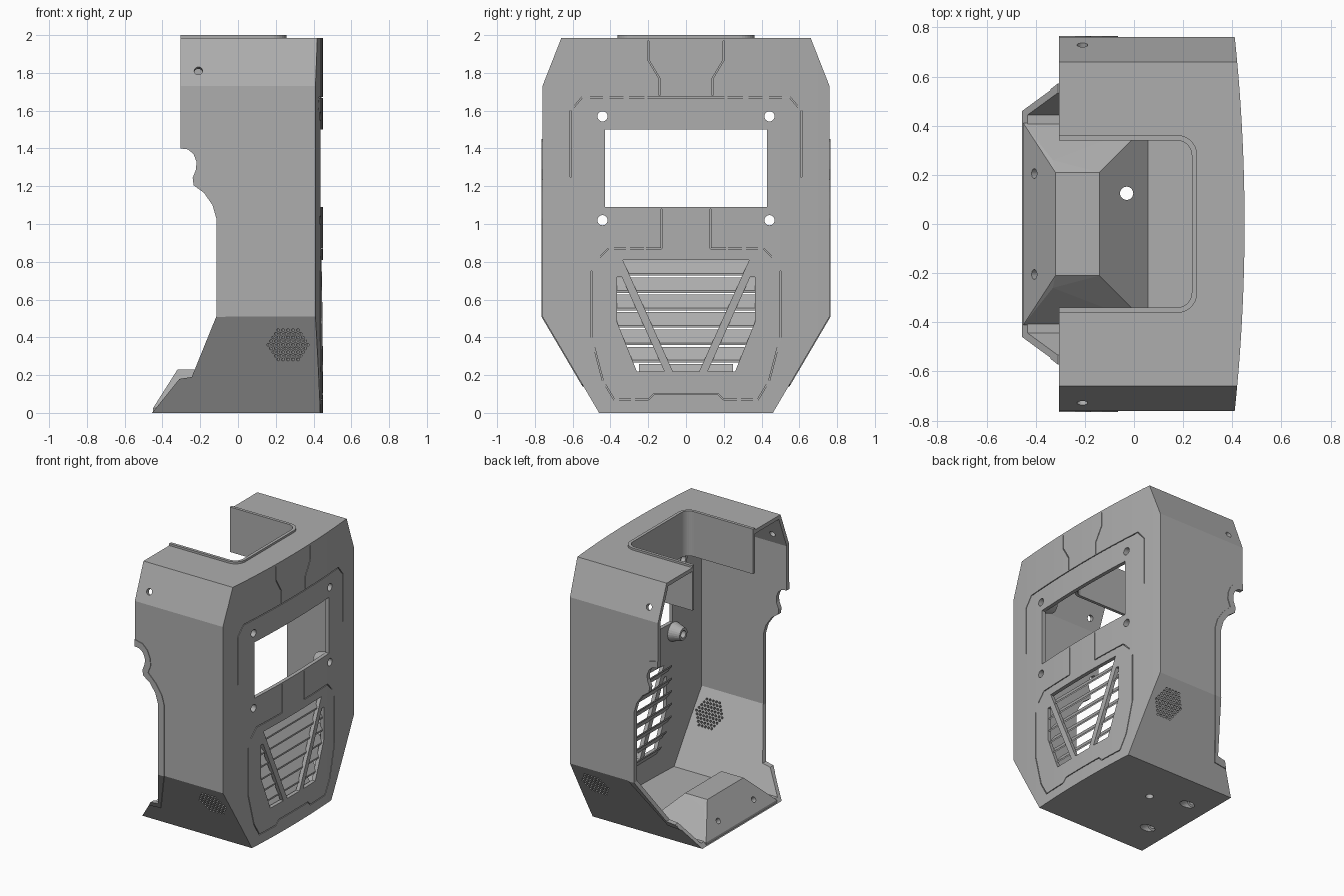
import bpy, bmesh, math
from mathutils import Vector, Matrix

if "Cube" in bpy.data.objects:
    bpy.data.objects.remove(bpy.data.objects["Cube"], do_unlink=True)

GREY = (0.42, 0.42, 0.42, 1)
mat = bpy.data.materials.new("plain grey")
mat.use_nodes = True
mat.diffuse_color = GREY
mat.node_tree.nodes["Principled BSDF"].inputs["Base Color"].default_value = GREY

WALL = 0.028
TOP = 1.985


def finish(bm, name):
    bmesh.ops.recalc_face_normals(bm, faces=bm.faces)
    me = bpy.data.meshes.new(name)
    bm.to_mesh(me)
    bm.free()
    me.materials.append(mat)
    ob = bpy.data.objects.new(name, me)
    bpy.context.collection.objects.link(ob)
    return ob


def place(axis, u, v, w):
    return {"x": (w, u, v), "y": (u, w, v), "z": (u, v, w)}[axis]


def add_prism(bm, pts, axis, lo, hi):
    a = [bm.verts.new(place(axis, u, v, lo)) for u, v in pts]
    b = [bm.verts.new(place(axis, u, v, hi)) for u, v in pts]
    bm.faces.new(a)
    bm.faces.new(b)
    for i in range(len(a)):
        j = (i + 1) % len(a)
        bm.faces.new((a[i], a[j], b[j], b[i]))


def prism(name, pts, axis, lo, hi):
    bm = bmesh.new()
    add_prism(bm, pts, axis, lo, hi)
    return finish(bm, name)


def add_rod(bm, p, q, r1, r2=None, n=24):
    p, q = Vector(p), Vector(q)
    d = q - p
    m = Matrix.Translation((p + q) / 2) @ d.to_track_quat("Z", "Y").to_matrix().to_4x4()
    bmesh.ops.create_cone(bm, cap_ends=True, segments=n, radius1=r1,
                          radius2=r1 if r2 is None else r2, depth=d.length, matrix=m)


def combine(ob, cutter, op="DIFFERENCE"):
    m = ob.modifiers.new("cut", "BOOLEAN")
    m.operation, m.object, m.solver, m.use_self = op, cutter, "EXACT", True
    bpy.context.view_layer.objects.active = ob
    bpy.ops.object.modifier_apply(modifier=m.name)
    bpy.data.objects.remove(cutter, do_unlink=True)


def front(y):
    return 0.41 + 0.04 * (1 - (y / 0.76) ** 2)


def octagon(d):
    # outline of the body moved inward by d
    half = [(0.46, 0), (0.76, 0.51), (0.76, 1.73), (0.66, TOP)]
    pts = [Vector(p) for p in half + [(-y, z) for y, z in reversed(half)]]
    out = []
    for i, p in enumerate(pts):
        e1, e2 = (p - pts[i - 1]).normalized(), (pts[(i + 1) % 8] - p).normalized()
        n1, n2 = Vector((-e1.y, e1.x)), Vector((-e2.y, e2.x))
        out.append(p + (n1 + n2) * d / (1 + n1.dot(n2)))
    return out


def body(name, inset, setback, back):
    ys = [-0.8 + 0.1 * i for i in range(17)]
    plan = [(front(y) - setback, y) for y in ys] + [(back, 0.8), (back, -0.8)]
    ob = prism(name, plan, "z", -0.1, 2.1)
    combine(ob, prism("outline", octagon(inset), "x", -1.2, 1), "INTERSECT")
    return ob


# Hollow shell with its stepped rear edge
rear = [(-0.305, 1.4), (-0.265, 1.395), (-0.235, 1.37), (-0.22, 1.33), (-0.222, 1.29),
        (-0.24, 1.245), (-0.235, 1.205), (-0.18, 1.165), (-0.135, 1.1), (-0.115, 1.03),
        (-0.115, 0.51), (-0.245, 0.19), (-0.31, 0.18), (-0.455, 0)]
shell = body("shell", 0, 0, -0.6)
combine(shell, body("cavity", WALL, WALL, -1))
combine(shell, prism("rear_cut", [(-0.305, 2.2)] + rear + [(-0.46, -0.1), (-1.1, -0.1), (-1.1, 2.2)],
                     "y", -1, 1))

# Raised lip that follows the rear edge of both side walls
inner = [(-0.065, 0.51), (-0.065, 1.03), (-0.085, 1.1), (-0.13, 1.17), (-0.195, 1.235),
         (-0.175, 1.29), (-0.178, 1.34), (-0.2, 1.395), (-0.24, 1.435), (-0.305, 1.45)]
lip = prism("side_lip", octagon(-0.005), "x", -0.6, 0.2)
combine(lip, prism("lip_core", octagon(WALL), "x", -0.7, 0.3))
combine(lip, prism("lip_band", rear[:-1] + [(-0.34, 0.14), (-0.24, 0.15)] + inner, "y", -1, 1),
        "INTERSECT")


# Top slot and the skirt that lines it
def slot(d, back):
    r, pts = 0.06 + d, []
    for sign in (-1, 1):
        arc = [(0.175 + r * math.cos(a), sign * (0.28 + r * math.sin(a)))
               for a in [math.pi / 2 * i / 8 for i in range(9)]]
        pts += arc[::-1] if sign < 0 else arc
    return [(back, -0.28 - r)] + pts + [(back, 0.28 + r)]


combine(shell, prism("slot_cut", slot(0.01, -0.6), "z", 1.8, 2.2))
skirt = prism("slot_skirt", slot(0.022, -0.305), "z", 1.67, 2.0)
combine(skirt, prism("skirt_cut", slot(0, -0.6), "z", 1.5, 2.2))

# Display window
combine(shell, prism("window_cut", [(-0.43, 1.09), (0.43, 1.09), (0.43, 1.5), (-0.43, 1.5)], "x", 0.2, 0.6))

# Vent openings
side_vent = [(-0.365, 0.72), (-0.34, 0.72), (-0.115, 0.22), (-0.26, 0.22), (-0.365, 0.48)]
bm = bmesh.new()
add_prism(bm, [(-0.335, 0.81), (0.335, 0.81), (0.07, 0.22), (-0.07, 0.22)], "x", 0.2, 0.6)
for s in (-1, 1):
    add_prism(bm, [(s * y, z) for y, z in side_vent], "x", 0.2, 0.6)
combine(shell, finish(bm, "vent_cut"))

# Sloping vent slats, low at the outside
bm = bmesh.new()
for i in range(7):
    low = 0.175 + 0.092 * i
    wide = min(0.375, 0.25 + 0.06 * i)
    add_prism(bm, [(0.43, low), (0.43, low + 0.012), (0.375, low + 0.083), (0.375, low + 0.071)],
              "y", -wide, wide)
finish(bm, "vent_slats")

# Round holes: display screws, side screws, speaker grilles, floor
bm = bmesh.new()
corners = [(s * 0.442, z) for s in (-1, 1) for z in (1.02, 1.57)]
for y, z in corners:
    add_rod(bm, (0.2, y, z), (0.6, y, z), 0.027)
add_rod(bm, (-0.03, 0.125, -0.1), (-0.03, 0.125, 0.5), 0.027)
for s in (-1, 1):
    add_rod(bm, (-0.21, s * 0.65, 1.78), (-0.21, s * 0.81, 1.843), 0.022)
    out = Vector((0, s * 0.51, -0.3)).normalized()
    up = Vector((0, s * 0.3, 0.51)).normalized()
    mid = Vector((0.265, s * 0.672, 0.36))
    for row in range(-4, 5):
        count = 9 - abs(row)
        for k in range(count):
            c = mid + up * (row * 0.0225) + Vector(((k - (count - 1) / 2) * 0.026, 0, 0))
            add_rod(bm, c - out * 0.06, c + out * 0.04, 0.009, n=6)
combine(shell, finish(bm, "hole_cut"))

# Thin panel seams engraved in the curved front
half_seams = [
    [(0, 1.67), (0.55, 1.67), (0.61, 1.6), (0.61, 1.25)],
    [(0.2, 1.97), (0.2, 1.87), (0.14, 1.77), (0.14, 1.68)],
    [(0.13, 1.08), (0.13, 0.87), (0.41, 0.87), (0.47, 0.81)],
    [(0.5, 0.75), (0.5, 0.4), (0.44, 0.17), (0.38, 0.07), (0.2, 0.07), (0.17, 0.1), (0, 0.1)],
]
bm = bmesh.new()
for path in half_seams:
    for s in (-1, 1):
        for p, q in zip(path, path[1:]):
            p, q = Vector((s * p[0], p[1])), Vector((s * q[0], q[1]))
            steps = max(1, math.ceil(abs(p.x - q.x) / 0.12))
            side = (q - p).normalized().orthogonal() * 0.003
            for i in range(steps):
                a, b = p.lerp(q, i / steps), p.lerp(q, (i + 1) / steps)
                base = front((a.x + b.x) / 2)
                add_prism(bm, [a + side, b + side, b - side, a - side], "x", base - 0.009, base + 0.03)
combine(shell, finish(bm, "seam_cut"))

# Screw bosses behind the display corners
bm = bmesh.new()
for y, z in corners:
    add_rod(bm, (0.41, y, z), (0.33, y, z), 0.07, 0.045)
bosses = finish(bm, "display_bosses")
bm = bmesh.new()
for y, z in corners:
    add_rod(bm, (0.2, y, z), (0.6, y, z), 0.027)
combine(bosses, finish(bm, "boss_cut"))

# Ramped mounting block on the floor, with angled screw holes
bm = bmesh.new()
for s in (-1, 1):
    for p in [(-0.45, 0.41, 0.001), (-0.45, 0.41, 0.025), (0.06, 0.41, 0.001), (0.06, 0.41, 0.025),
              (-0.33, 0.26, 0.185), (-0.32, 0.21, 0.23), (-0.14, 0.21, 0.23)]:
        bm.verts.new((p[0], s * p[1], p[2]))
bmesh.ops.convex_hull(bm, input=bm.verts)
bmesh.ops.dissolve_limit(bm, angle_limit=0.01, verts=bm.verts, edges=bm.edges)
block = finish(bm, "mounting_block")


def screw_cutter():
    bm = bmesh.new()
    for s in (-1, 1):
        add_rod(bm, (-0.47, s * 0.205, 0.147), (-0.2, s * 0.205, -0.074), 0.02)
        add_rod(bm, (-0.33, s * 0.205, 0.033), (-0.2, s * 0.205, -0.074), 0.036)
    add_rod(bm, (-0.03, 0.125, -0.1), (-0.03, 0.125, 0.5), 0.027)
    return finish(bm, "screw_cut")


combine(block, screw_cutter())
combine(shell, screw_cutter())
